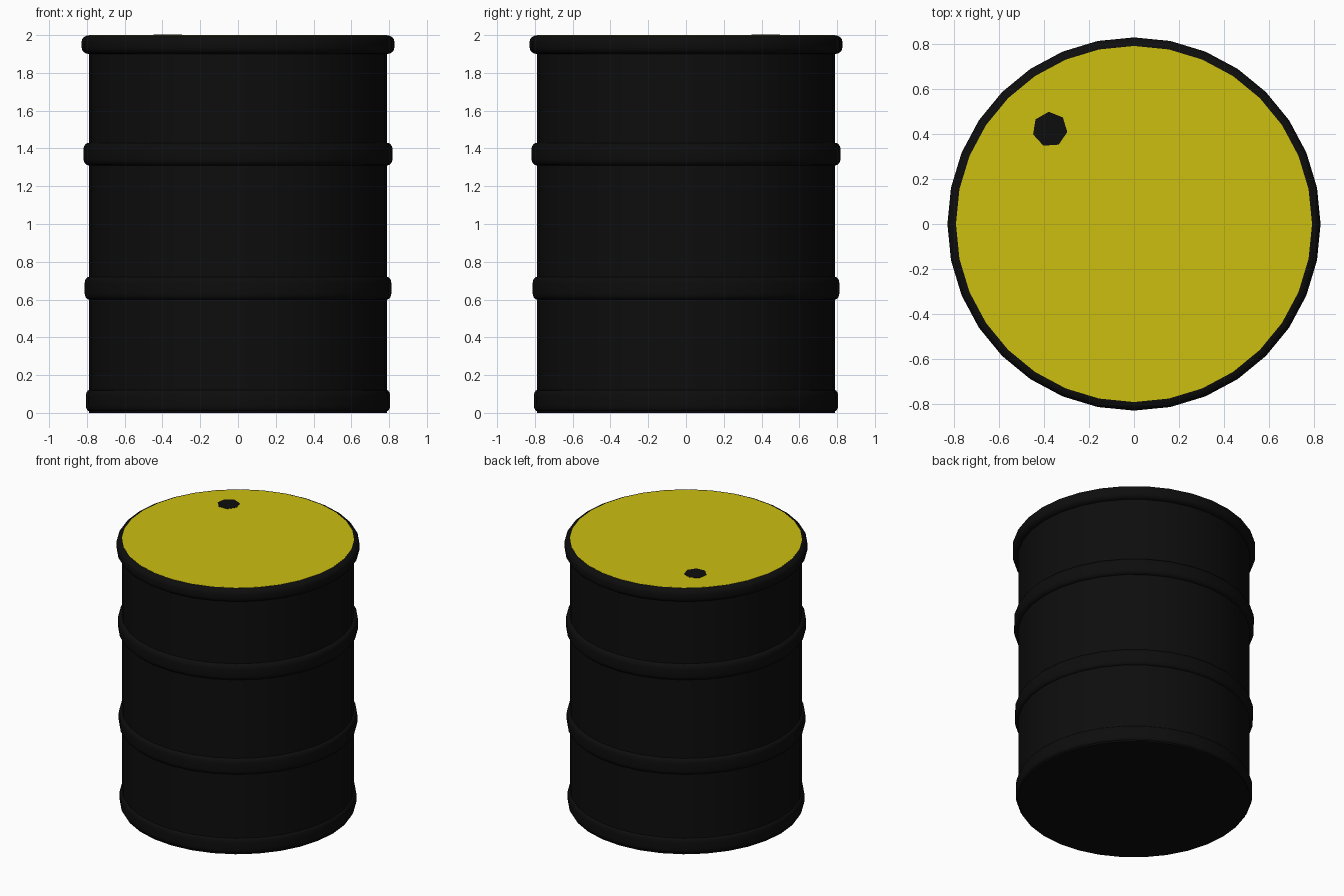
import bpy, bmesh, math

if "Cube" in bpy.data.objects:
    bpy.data.objects.remove(bpy.data.objects["Cube"])

SIDES = 32


def material(name, rgb):
    m = bpy.data.materials.new(name)
    m.diffuse_color = (*rgb, 1)
    m.use_nodes = True
    m.node_tree.nodes["Principled BSDF"].inputs["Base Color"].default_value = m.diffuse_color
    return m


black = material("black_paint", (0.004, 0.004, 0.004))
yellow = material("yellow_paint", (0.6, 0.52, 0.005))


def lathe(name, profile, mat, sides=SIDES, center=(0, 0), start=0.0, angle=40):
    """Spin an (r, z) profile, listed bottom to top, and cap both ends."""
    bm = bmesh.new()
    rings = []
    for r, z in profile:
        rings.append([bm.verts.new((center[0] + r * math.cos(start + math.tau * i / sides),
                                    center[1] + r * math.sin(start + math.tau * i / sides), z))
                      for i in range(sides)])
    for lo, hi in zip(rings, rings[1:]):
        for i in range(sides):
            j = (i + 1) % sides
            bm.faces.new((lo[i], lo[j], hi[j], hi[i]))
    bm.faces.new(rings[0][::-1])
    bm.faces.new(rings[-1])
    me = bpy.data.meshes.new(name)
    bm.to_mesh(me)
    bm.free()
    me.materials.append(mat)
    ob = bpy.data.objects.new(name, me)
    bpy.context.collection.objects.link(ob)
    bpy.ops.object.select_all(action='DESELECT')
    ob.select_set(True)
    bpy.context.view_layer.objects.active = ob
    bpy.ops.object.shade_smooth_by_angle(angle=math.radians(angle))
    return ob


def bead(z0, z1, inner, outer, steps=4):
    """Rounded rib: quarter-round corners either side of a flat band."""
    d = outer - inner
    c = min(0.035, (z1 - z0) / 2)
    arc = [(inner + d * math.sin(t), c * (1 - math.cos(t)))
           for t in (math.pi / 2 * k / steps for k in range(steps + 1))]
    return [(r, z0 + h) for r, h in arc] + [(r, z1 - h) for r, h in reversed(arc)]


# Drum body: one continuous wall with three ribs and the top rim
R = 0.79
profile = [(R, 0.0)]
for z0, z1, outer in [(0.01, 0.12, 0.806), (0.60, 0.72, 0.812),
                      (1.31, 1.43, 0.818), (1.90, 1.999, 0.828)]:
    profile += bead(z0, z1, R, outer)
lathe("drum_body", profile, black)

# Yellow lid set flush with the rim
lathe("lid", [(R, 1.985), (R, 2.0)], yellow)

# Seven-sided bung on the lid
lathe("bung", [(0.078, 1.99), (0.078, 2.002)], black, sides=7,
      center=(-0.373, 0.42), start=math.radians(94))
